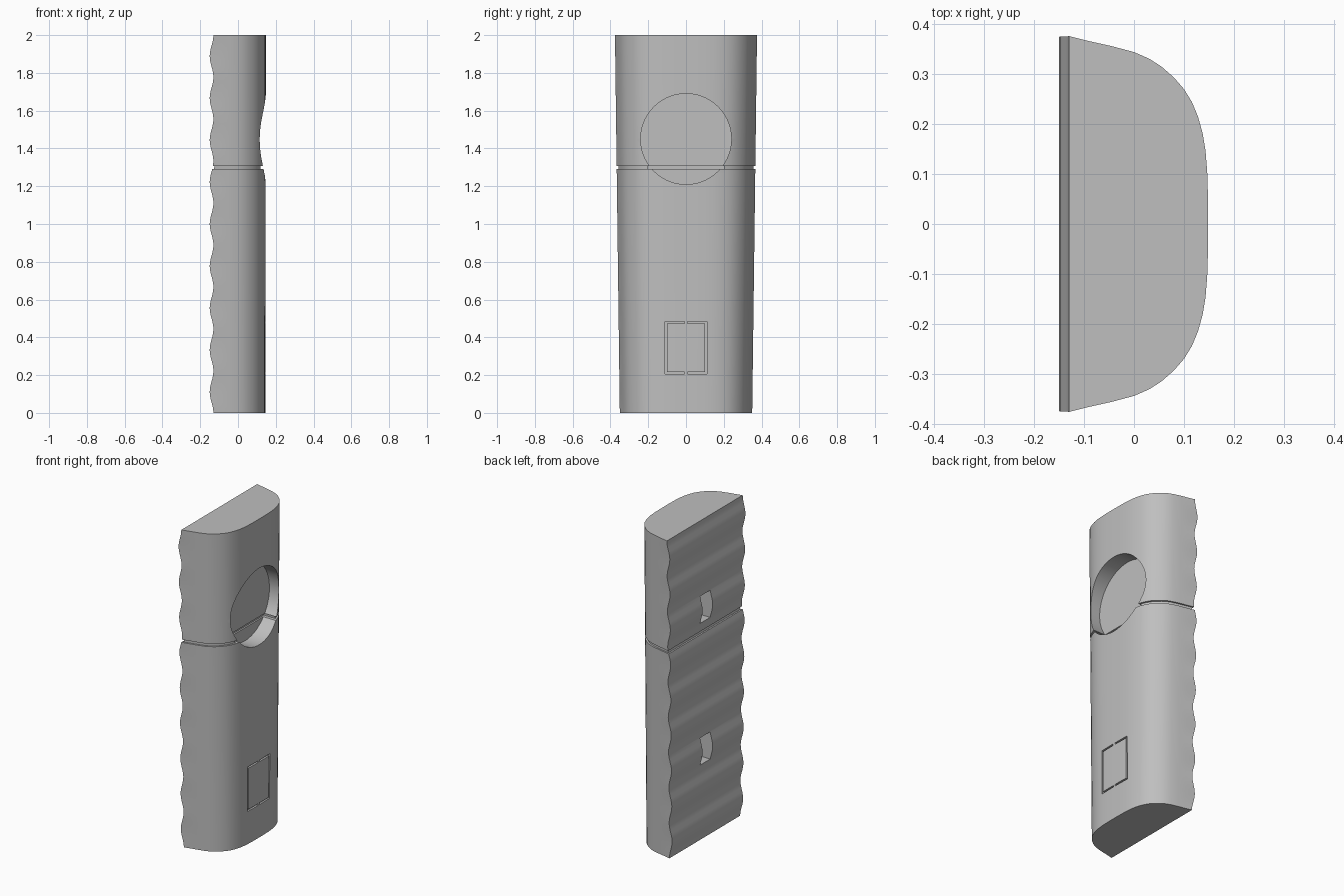
import bpy, bmesh, math

cube = bpy.data.objects.get("Cube")
if cube:
    bpy.data.objects.remove(cube, do_unlink=True)

HEIGHT, WAVES = 2.0, 9
SEAM_LOW, SEAM_HIGH, SEAM_DEPTH = 1.29, 1.308, 0.01
FLOOR = 0.05

grey = bpy.data.materials.new("plain_grey")
grey.use_nodes = True
grey.diffuse_color = (0.52, 0.52, 0.52, 1)
grey.node_tree.nodes["Principled BSDF"].inputs["Base Color"].default_value = grey.diffuse_color

# Half of the rounded cross-section, from the back edge to the middle of the face
HALF = [(-0.09, 0.366), (-0.045, 0.356), (0, 0.344), (0.03, 0.331), (0.055, 0.315),
        (0.08, 0.293), (0.1, 0.27), (0.116, 0.244), (0.128, 0.215), (0.137, 0.183),
        (0.143, 0.148), (0.1465, 0.105), (0.148, 0.055), (0.148, 0)]


def outline(z, inset):
    """Cross-section at height z: rippled back, tapering towards the foot."""
    t = z / HEIGHT
    back = -0.14 + 0.01 * math.cos(2 * math.pi * WAVES * t)
    half = [(back, 0.376)] + HALF
    loop = half + [(x, -y) for x, y in reversed(half[:-1])]
    sx, sy = 0.975 + 0.025 * t, 0.932 + 0.068 * t
    points = []
    for x, y in loop:
        x = x if x < 0 else x * sx
        y *= sy
        k = 1 - inset / 0.15
        points.append((x * k, y - math.copysign(inset, y) if y else 0, z))
    return points


def make_body():
    count = WAVES * 10
    levels = [(HEIGHT * i / count, 0) for i in range(count + 1)]
    levels = [v for v in levels if not SEAM_LOW - 0.004 < v[0] < SEAM_HIGH + 0.004]
    # Seam groove running all round between the two halves
    levels += [(SEAM_LOW, 0), (SEAM_LOW + 0.0005, SEAM_DEPTH),
               (SEAM_HIGH - 0.0005, SEAM_DEPTH), (SEAM_HIGH, 0)]
    bm = bmesh.new()
    rings = [[bm.verts.new(p) for p in outline(z, d)] for z, d in sorted(levels)]
    n = len(rings[0])
    for a, b in zip(rings, rings[1:]):
        for i in range(n):
            j = (i + 1) % n
            bm.faces.new((a[i], a[j], b[j], b[i]))
    bm.faces.new(rings[0])
    bm.faces.new(rings[-1])
    bmesh.ops.recalc_face_normals(bm, faces=bm.faces)
    mesh = bpy.data.meshes.new("grip_body")
    bm.to_mesh(mesh)
    bm.free()
    obj = bpy.data.objects.new("grip_body", mesh)
    bpy.context.collection.objects.link(obj)
    mesh.materials.append(grey)
    return obj


def cut(body, cutter):
    cutter.hide_render = True
    cutter.data.materials.append(grey)
    mod = body.modifiers.new("cut", "BOOLEAN")
    mod.operation, mod.solver, mod.object = "DIFFERENCE", "EXACT", cutter
    bpy.ops.object.select_all(action="DESELECT")
    bpy.context.view_layer.objects.active = body
    body.select_set(True)
    bpy.ops.object.modifier_apply(modifier=mod.name)
    bpy.data.objects.remove(cutter, do_unlink=True)


def cut_box(body, x, y, z):
    """Cut a box given as (low, high) ranges on each axis."""
    bpy.ops.mesh.primitive_cube_add(size=1, location=[sum(r) / 2 for r in (x, y, z)])
    box = bpy.context.object
    box.scale = [r[1] - r[0] for r in (x, y, z)]
    bpy.context.view_layer.update()
    cut(body, box)


body = make_body()

# Round recess in the curved face
bpy.ops.mesh.primitive_cylinder_add(vertices=96, radius=0.24, depth=0.3,
                                    location=(FLOOR + 0.15, 0, 1.45),
                                    rotation=(0, math.pi / 2, 0))
cut(body, bpy.context.object)

# Seam continuing across the recess floor and wall
cut_box(body, (FLOOR - 0.01, 0.3), (-0.2, 0.2), (SEAM_LOW + 0.001, SEAM_HIGH - 0.001))

# Strap slots in two of the back ripples
for side in (-1, 1):
    z = 1 + side * 0.444
    cut_box(body, (-0.3, -0.06), (-0.05, 0.05), (z - 0.085, z + 0.085))

# Rectangular panel outline: two facing brackets with a small bridge at each end
for side in (-1, 1):
    def span(a, b):
        return tuple(sorted((side * a, side * b)))
    cut_box(body, (0.132, 0.2), span(0.1, 0.111), (0.205, 0.485))
    for z in (0.205, 0.474):
        cut_box(body, (0.1325, 0.2), span(0.008, 0.105), (z + 0.0004, z + 0.0106))

bpy.ops.object.select_all(action="DESELECT")
body.select_set(True)
bpy.context.view_layer.objects.active = body
bpy.ops.object.shade_smooth_by_angle(angle=math.radians(30))
